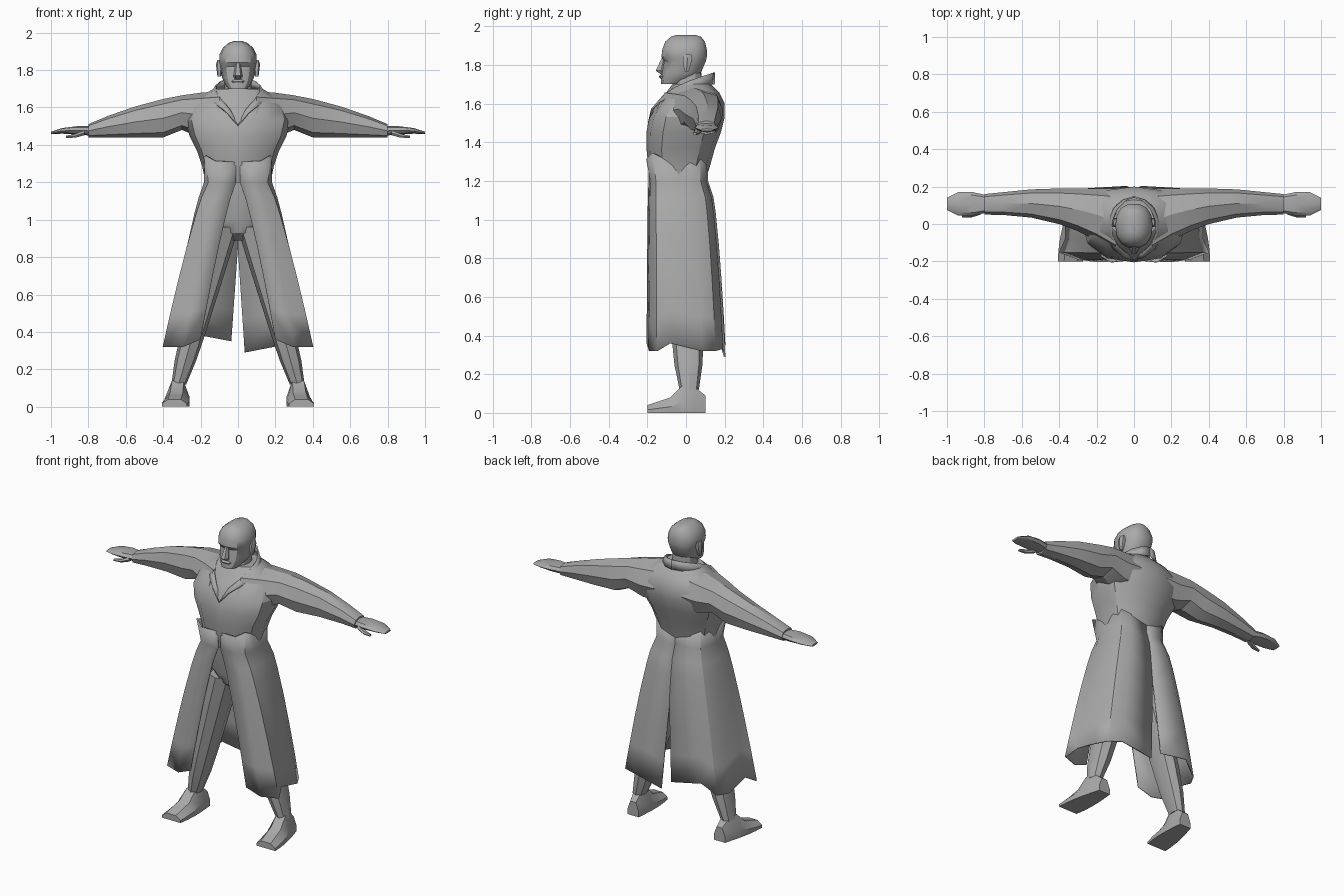
import bpy, bmesh, math
from mathutils import Vector

old = bpy.data.objects.get("Cube")
if old:
    bpy.data.objects.remove(old, do_unlink=True)

shade = (.4, .4, .4, 1)
grey = bpy.data.materials.new("plain_grey")
grey.use_nodes = True
grey.diffuse_color = shade
shader = grey.node_tree.nodes["Principled BSDF"]
shader.inputs["Base Color"].default_value = shade


def loft(name, rings, closed=True, thickness=0, angle=30):
    """Skin a list of point rings; closed rings get end caps."""
    bm = bmesh.new()
    rows = [[bm.verts.new(point) for point in ring] for ring in rings]
    count = len(rows[0])
    for lower, upper in zip(rows, rows[1:]):
        for i in range(count if closed else count - 1):
            j = (i + 1) % count
            bm.faces.new((lower[i], lower[j], upper[j], upper[i]))
    if closed:
        bm.faces.new(rows[0])
        bm.faces.new(rows[-1])
    bmesh.ops.recalc_face_normals(bm, faces=bm.faces)
    mesh = bpy.data.meshes.new(name)
    bm.to_mesh(mesh)
    bm.free()
    mesh.materials.append(grey)
    part = bpy.data.objects.new(name, mesh)
    bpy.context.collection.objects.link(part)
    bpy.ops.object.select_all(action='DESELECT')
    part.select_set(True)
    bpy.context.view_layer.objects.active = part
    if thickness:
        shell = part.modifiers.new("shell", 'SOLIDIFY')
        shell.thickness = thickness
        shell.offset = 0
    bpy.ops.object.shade_smooth_by_angle(angle=math.radians(angle))


def bend(value, power):
    """Signed power, which squares off a circle."""
    return math.copysign(abs(value) ** power, value)


def oval(left, right, front, back, sides):
    """Slightly squared oval between two pairs of bounds."""
    points = []
    for i in range(sides):
        turn = math.tau * i / sides
        u = bend(math.cos(turn), .85)
        v = bend(math.sin(turn), .85)
        points.append(((left + right + (right - left) * u) / 2,
                       (front + back + (back - front) * v) / 2))
    return points


def upright(name, sections, sides=12, centre=0):
    """Stack of ovals: height, half width, front, back."""
    rings = []
    for z, half, front, back in sections:
        outline = oval(centre - half, centre + half, front, back, sides)
        rings.append([(x, y, z) for x, y in outline])
    loft(name, rings)


def sideways(name, sign, sections, sides=8):
    """Row of ovals along x: distance, bottom, top, front, back."""
    rings = []
    for x, bottom, top, front, back in sections:
        outline = oval(front, back, bottom, top, sides)
        rings.append([(sign * x, y, z) for y, z in outline])
    loft(name, rings)


# Coat body, hips and neck
upright("coat_body", [
    (1.2, .175, -.18, .1), (1.28, .19, -.195, .125), (1.37, .22, -.205, .15),
    (1.45, .26, -.205, .18), (1.53, .28, -.19, .2), (1.6, .26, -.145, .2),
    (1.66, .2, -.1, .17), (1.7, .13, -.07, .13)])
upright("hips", [(.89, .04, -.05, .05), (.93, .1, -.1, .09),
                 (1, .16, -.12, .1), (1.2, .15, -.13, .09)])
upright("neck", [(1.6, .08, -.07, .09), (1.76, .07, -.06, .08)])

# Head with jaw, eye hollow, brow and rounded crown
upright("head", [
    (1.7, .05, -.13, -.03), (1.73, .073, -.13, .05), (1.76, .085, -.125, .08),
    (1.82, .095, -.115, .105), (1.84, .1, -.13, .11), (1.88, .1, -.125, .11),
    (1.92, .08, -.11, .1), (1.945, .05, -.08, .08), (1.955, .02, -.05, .05)],
    sides=14)
upright("nose", [(1.75, .02, -.13, -.1), (1.77, .024, -.16, -.1),
                 (1.84, .012, -.125, -.1)], sides=6)
upright("lips", [(1.73, .03, -.135, -.1), (1.74, .035, -.14, -.1),
                 (1.75, .025, -.13, -.1)], sides=8)


def skirt_row(sign, drop, columns=8):
    """Half skirt outline at a share of the way from waist to hem."""
    below = max(drop, 0)
    row = []
    for i in range(columns):
        turn = math.pi * i / (columns - 1)
        around, along = math.sin(turn), -bend(math.cos(turn), .6)
        waist = Vector((.18 * abs(around) ** .6, .15 * along - .04))
        hem = Vector((.37 * abs(around) ** .5, .2 * along))
        lift = 0
        if i == 0:
            # Front opening
            waist.x, hem.x = .01, .2
        elif i == 1:
            hem.x += .05
        elif i == 2:
            # Flared front corner
            hem.x *= 1.22
        spot = Vector((waist.lerp(hem, below ** .8).x,
                       waist.lerp(hem, below ** .5).y))
        if drop < 0 and 0 < i < 3:
            # Pointed jacket flap standing off the waist
            spot *= 1.12
            lift = .03 * (i - 1)
        if i == columns - 1:
            # Back slit
            spot.x = max(0, drop - .4) * .06
        low = .36 if i % 3 == 0 else .32
        if i > columns - 3:
            low -= .03 * sign
        row.append((sign * spot.x, spot.y, 1.2 - drop * (1.2 - low) + lift))
    return row


def collar_row(sign, edge, columns=8):
    """Half collar line, rising from the chest to the nape."""
    row = []
    for i in range(columns):
        turn = math.pi * i / (columns - 1)
        rise = math.sin(turn / 2)
        x = (.12 if edge else .15) * abs(math.sin(turn)) ** 1.2
        y = -.025 - .17 * math.cos(turn)
        z = 1.5 + .2 * rise ** .7
        if edge:
            z += .01 + .05 * rise
            y += .03 * (1 - rise)
        row.append((sign * x, y, z))
    return row


for sign, side in ((1, "left_"), (-1, "right_")):
    # Flaring coat skirt and standing collar
    drops = (-.13, 0, .1, .2, .4, .6, .8, 1)
    loft(side + "coat_skirt", [skirt_row(sign, drop) for drop in drops],
         closed=False, thickness=.008)
    loft(side + "collar", [collar_row(sign, edge) for edge in (False, True)],
         closed=False, thickness=.008)

    # Sleeve tapering from the chest to the wrist
    sleeve = []
    for x in (.1, .2, .3, .4, .55, .7, .8):
        armpit = max(0, .1 - abs(x - .3)) * .4
        front = .05 - .5 * (.8 - x) ** 2.5
        back = .19 - .1 * max(0, x - .5)
        sleeve.append((x, 1.44 + armpit, 1.69 - .28 * x * x, front, back))
    sideways(side + "sleeve", sign, sleeve)

    # Flat hand and thumb
    sideways(side + "hand", sign, [
        (.79, 1.45, 1.5, .06, .155), (.86, 1.455, 1.5, .045, .17),
        (.94, 1.46, 1.49, .045, .17), (1, 1.457, 1.47, .075, .14)])
    sideways(side + "thumb", sign, [
        (.82, 1.45, 1.48, .05, .09), (.87, 1.437, 1.46, .035, .07),
        (.92, 1.437, 1.45, .035, .055)], sides=6)

    # Leg slanting out to the ankle
    leg = []
    for z in (.12, .25, .4, .6, .8, .96):
        half = .04 + .05 * math.sqrt(z - .12)
        middle = sign * (.35 - .28 * z)
        depth = 1.25 * half
        shift = .02 - .03 * z
        outline = oval(middle - half, middle + half,
                       shift - depth, shift + depth, 8)
        leg.append([(x, y, z) for x, y in outline])
    loft(side + "leg", leg)

    # Shoe with a flat sole, from heel to toe
    shoe = []
    tops = (.09, .14, .14, .08, .06, .04)
    for i, top in enumerate(tops):
        along = i / (len(tops) - 1)
        middle = sign * (.31 + .03 * along)
        half = .04 + .03 * math.sin(along * 2)
        profile = ((-1, 0), (1, 0), (1, .4), (.5, 1), (-.5, 1), (-1, .4))
        shoe.append([(middle + half * u, .1 - .3 * along, top * v)
                     for u, v in profile])
    loft(side + "shoe", shoe)

    # Ear
    upright(side + "ear", [(1.765, .01, -.01, .015), (1.83, .018, -.02, .035),
                           (1.855, .01, -.01, .03)], sides=6, centre=sign * .1)
